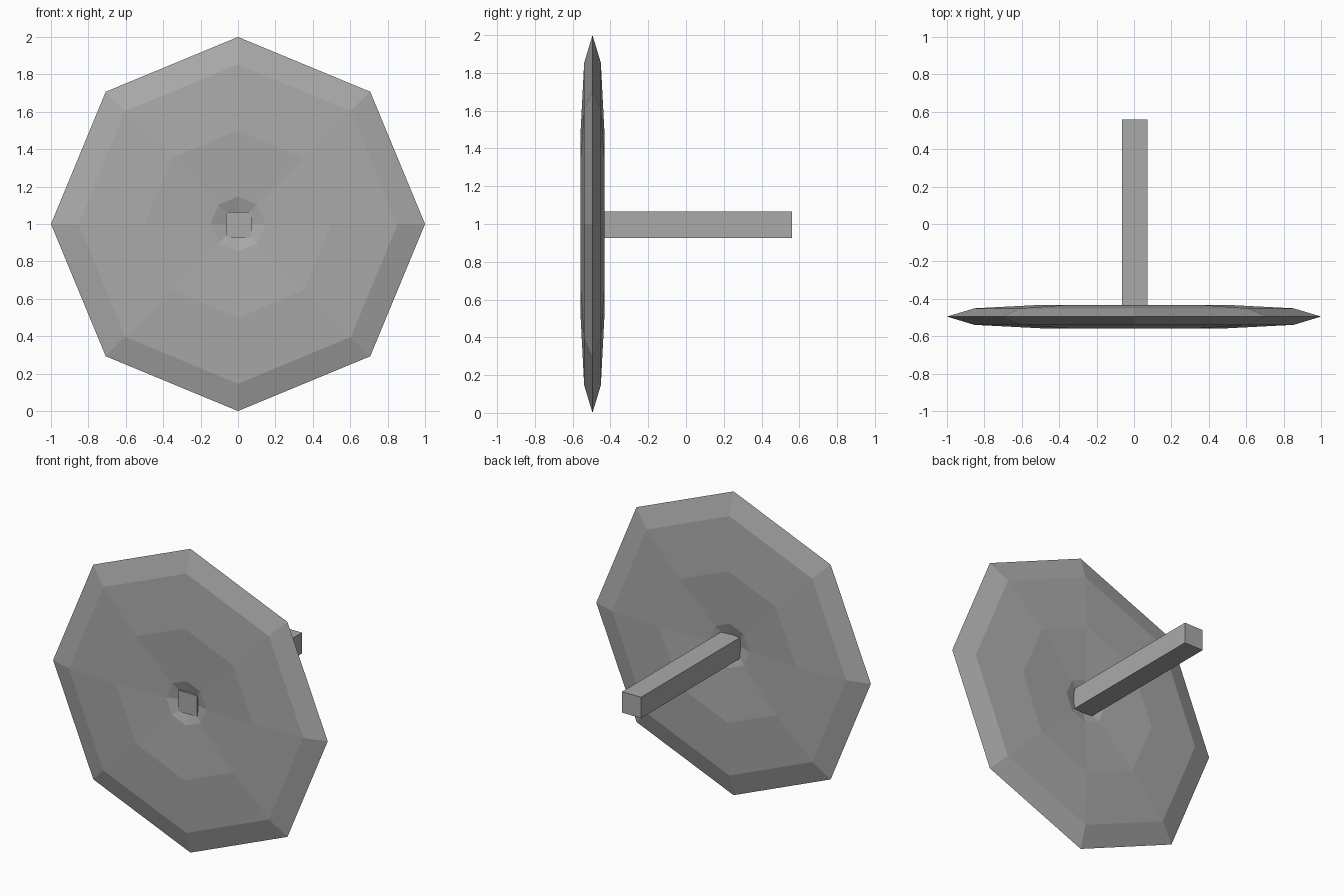
import bpy, bmesh, math

cube = bpy.data.objects.get("Cube")
if cube:
    bpy.data.objects.remove(cube, do_unlink=True)

grey = bpy.data.materials.new("plain_grey")
grey.use_nodes = True
colour = (0.4, 0.4, 0.4, 1)
grey.diffuse_color = colour
grey.node_tree.nodes["Principled BSDF"].inputs["Base Color"].default_value = colour

# Octagonal disc: a closed-centre ring, flattened, with a dimple on both sides
bpy.ops.mesh.primitive_torus_add(major_segments=8, minor_segments=8,
                                 major_radius=0.5, minor_radius=0.5)
disc = bpy.context.object
disc.name = "disc"
disc.scale = (1, 1, 0.125)
disc.rotation_euler.x = math.pi / 2
disc.location = (0, -0.495, 1)
bm = bmesh.new()
bm.from_mesh(disc.data)
bmesh.ops.remove_doubles(bm, verts=bm.verts, dist=0.001)
bm.to_mesh(disc.data)
bm.free()

# Square shaft through the centre
front, back, width = -0.53, 0.56, 0.138
bpy.ops.mesh.primitive_cube_add(size=1, location=(0.004, (front + back) / 2, 0.996))
shaft = bpy.context.object
shaft.name = "shaft"
shaft.scale = (width, back - front, width)

for part in (disc, shaft):
    part.data.materials.clear()
    part.data.materials.append(grey)
